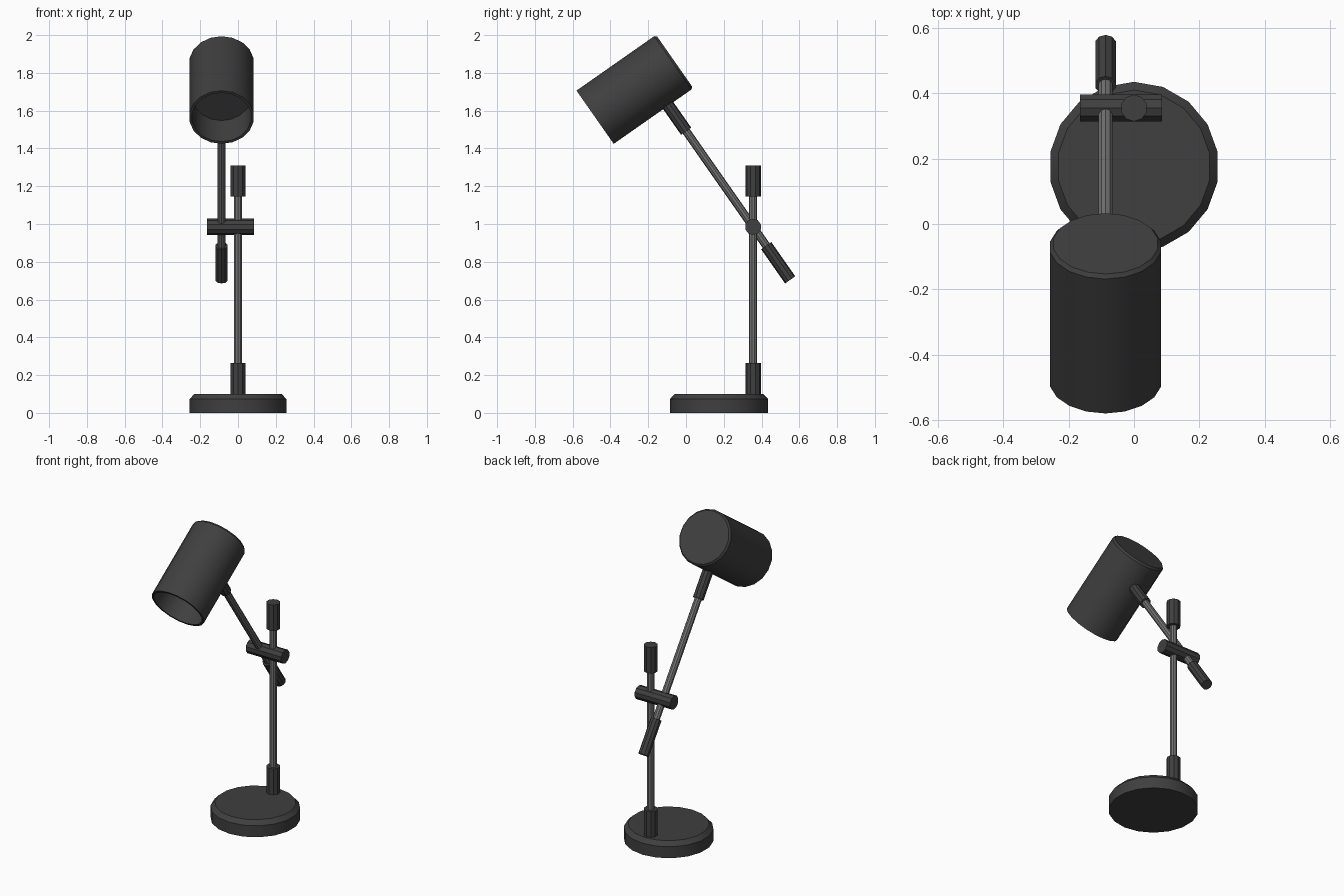
import bpy, bmesh, math
from mathutils import Vector

if "Cube" in bpy.data.objects:
    bpy.data.objects.remove(bpy.data.objects["Cube"])


def material(name, v):
    m = bpy.data.materials.new(name)
    m.diffuse_color = (v, v, v, 1)
    m.use_nodes = True
    m.node_tree.nodes["Principled BSDF"].inputs["Base Color"].default_value = m.diffuse_color
    return m


black = material("matte_black", 0.05)
steel = material("grey_steel", 0.17)


def lathe(name, start, direction, profile, sides, mat, turn=0.5):
    """Revolve (radius, distance) points around an axis; r = 0 closes to a fan."""
    bm = bmesh.new()
    rings = []
    for r, d in profile:
        n = 1 if r == 0 else sides
        rings.append([bm.verts.new((r * math.cos(2 * math.pi * (i + turn) / sides),
                                    r * math.sin(2 * math.pi * (i + turn) / sides), d))
                      for i in range(n)])
    for a, b in zip(rings, rings[1:]):
        for i in range(sides):
            j = (i + 1) % sides
            quad = [a[i % len(a)], a[j % len(a)], b[j % len(b)], b[i % len(b)]]
            bm.faces.new(list(dict.fromkeys(quad)))
    bmesh.ops.recalc_face_normals(bm, faces=bm.faces)
    me = bpy.data.meshes.new(name)
    bm.to_mesh(me)
    bm.free()
    ob = bpy.data.objects.new(name, me)
    bpy.context.collection.objects.link(ob)
    ob.location = start
    ob.rotation_mode = 'QUATERNION'
    ob.rotation_quaternion = Vector(direction).to_track_quat('Z', 'Y')
    me.materials.append(mat)
    bpy.context.view_layer.objects.active = ob
    ob.select_set(True)
    bpy.ops.object.shade_smooth_by_angle(angle=math.radians(30))
    ob.select_set(False)
    return ob


def rod(name, a, b, r, mat, sides=10):
    a, b = Vector(a), Vector(b)
    n = (b - a).length
    return lathe(name, a, b - a, [(0, 0), (r, 0), (r, n), (0, n)], sides, mat)


# Base disc with a bevelled top edge
lathe("base", (0, 0.175, 0), (0, 0, 1),
      [(0, 0), (0.26, 0), (0.26, 0.073), (0.235, 0.1), (0, 0.1)], 18, black)

# Upright post with its two sleeves
PY = 0.355
rod("post", (0, PY, 0.09), (0, PY, 1.3), 0.022, steel)
rod("post_bottom_sleeve", (0, PY, 0.09), (0, PY, 0.265), 0.041, black)
rod("post_top_sleeve", (0, PY, 1.145), (0, PY, 1.31), 0.041, black)

# Cross clamp joining post and arm
rod("clamp_bar", (-0.165, PY, 0.985), (0.085, PY, 0.985), 0.043, black)

# Tilted arm, positions measured along its direction from the clamp
AX = -0.087
joint = Vector((AX, PY, 0.985))
along = Vector((0, -0.573, 0.819))


def on_arm(t):
    return joint + along * t


rod("arm", on_arm(-0.33), on_arm(0.75), 0.022, steel)
rod("arm_end_sleeve", on_arm(-0.343), on_arm(-0.122), 0.033, black)
rod("arm_head_sleeve", on_arm(0.618), on_arm(0.79), 0.033, black)

# Hollow lamp head, open at the front end with a recessed inner disc
L = 0.514
lathe("lamp_head", (AX, -0.06, 1.86), (0, -0.819, -0.573),
      [(0, 0), (0.162, 0), (0.172, 0.012), (0.172, L), (0.158, L),
       (0.155, L - 0.19), (0, L - 0.19)], 18, black)
